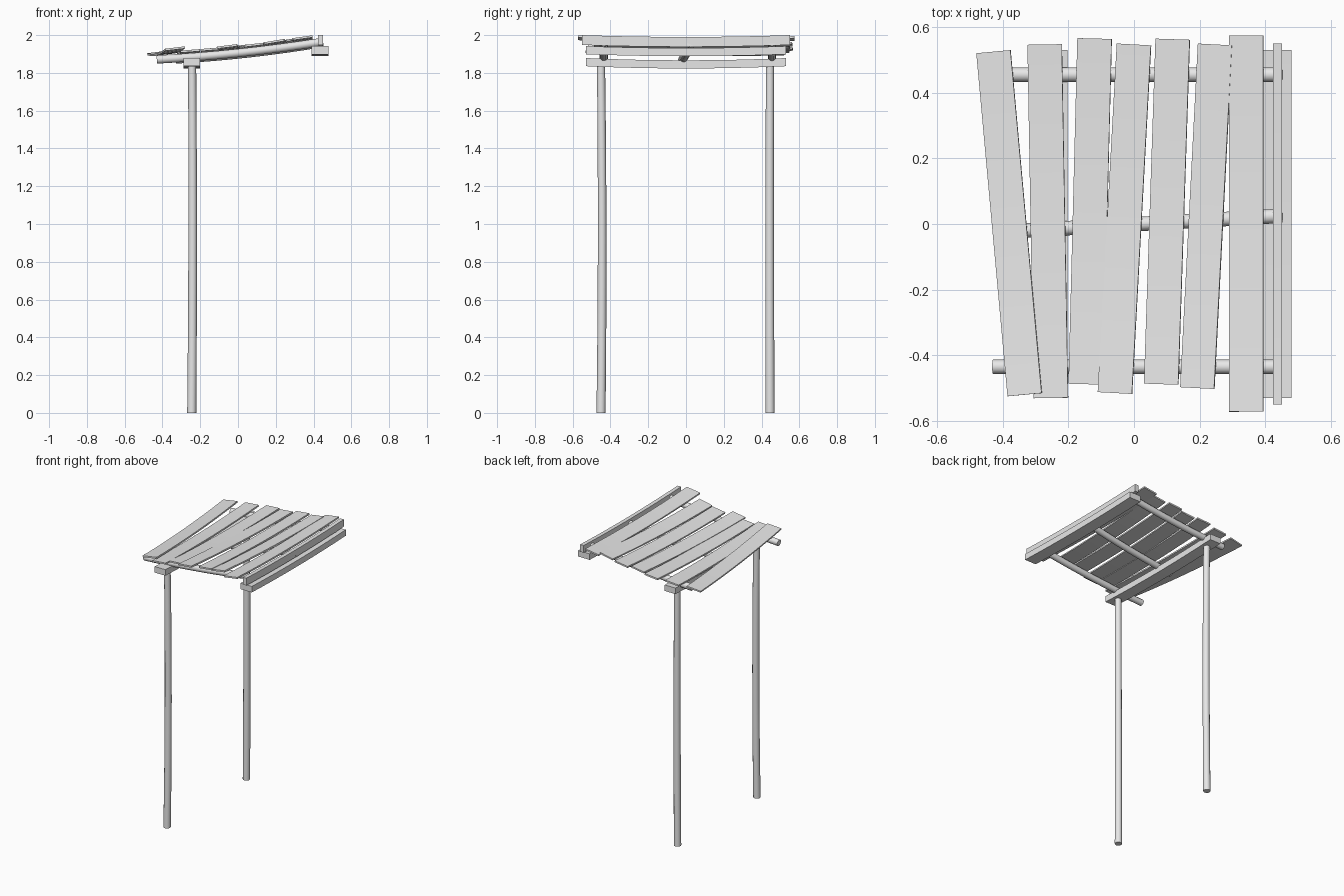
import bpy
import bmesh
import math
from mathutils import Vector

cube = bpy.data.objects.get("Cube")
if cube:
    bpy.data.objects.remove(cube, do_unlink=True)

GREY = (0.8, 0.8, 0.8, 1)
wood = bpy.data.materials.new("pale_grey_wood")
wood.use_nodes = True
wood.diffuse_color = GREY
wood.node_tree.nodes["Principled BSDF"].inputs["Base Color"].default_value = GREY


def rect(w, h):
    return [(-w / 2, -h / 2), (w / 2, -h / 2), (w / 2, h / 2), (-w / 2, h / 2)]


def disc(r, n=12):
    return [(r * math.cos(math.tau * i / n), r * math.sin(math.tau * i / n)) for i in range(n)]


def timber(name, start, end, bow, profile, up=(0, 0, 1), steps=8, taper=1.0):
    """Sweep a profile from start to end along a line bowed at its middle."""
    a, b, bow, up = Vector(start), Vector(end), Vector(bow), Vector(up)
    along = (b - a).normalized()
    side = along.cross(up).normalized()
    lift = side.cross(along)
    bm = bmesh.new()
    rings = []
    for i in range(steps + 1):
        t = i / steps
        c = a.lerp(b, t) + bow * 4 * t * (1 - t)
        s = 1 + (taper - 1) * t
        rings.append([bm.verts.new(c + side * u * s + lift * v * s) for u, v in profile])
    n = len(profile)
    for r0, r1 in zip(rings, rings[1:]):
        for j in range(n):
            k = (j + 1) % n
            bm.faces.new((r0[j], r0[k], r1[k], r1[j]))
    bm.faces.new(rings[0][::-1])
    bm.faces.new(rings[-1])
    bmesh.ops.recalc_face_normals(bm, faces=bm.faces)
    mesh = bpy.data.meshes.new(name)
    bm.to_mesh(mesh)
    bm.free()
    mesh.materials.append(wood)
    obj = bpy.data.objects.new(name, mesh)
    bpy.context.collection.objects.link(obj)
    bpy.ops.object.select_all(action="DESELECT")
    obj.select_set(True)
    bpy.context.view_layer.objects.active = obj
    bpy.ops.object.shade_smooth_by_angle(angle=math.radians(40))
    return obj


def rafter_z(x):
    return 1.905 + 0.105 * x + 0.06 * x * x


# Two slightly crooked posts
for name, y, bow in (("right_post", -0.45, 0.006), ("left_post", 0.445, -0.002)):
    timber(name, (-0.245, y, 0), (-0.243, y, 1.845), (0.004, bow, 0),
           disc(0.024), up=(0, 1, 0), taper=0.9)

# Cross beam on the posts, beam at the high end, and upright edge board
timber("post_beam", (-0.245, -0.53, 1.857), (-0.245, 0.53, 1.857), (0, 0, -0.012), rect(0.085, 0.043))
timber("high_beam", (0.435, -0.53, 1.92), (0.435, 0.53, 1.92), (0, 0, -0.01), rect(0.09, 0.043))
timber("edge_board", (0.437, -0.55, 1.974), (0.437, 0.55, 1.974), (0, 0, -0.01), rect(0.028, 0.052))

# Round rafters
for name, x0, y0, x1, y1, drop in (("right_rafter", -0.43, -0.435, 0.43, -0.435, 0),
                                   ("middle_rafter", -0.33, -0.02, 0.45, 0.025, -0.006),
                                   ("left_rafter", -0.37, 0.455, 0.45, 0.455, 0)):
    timber(name, (x0, y0, rafter_z(x0) + drop), (x1, y1, rafter_z(x1) + drop),
           (0, 0, -0.011), disc(0.022))

# Uneven roof planks: front x, front y, back x, back y, front lift, tilt
planks = [
    (-0.333, -0.52, -0.428, 0.525, 0.018, 0.12),
    (-0.253, -0.53, -0.272, 0.547, 0, 0.08),
    (-0.147, -0.488, -0.12, 0.565, 0, 0.08),
    (-0.058, -0.515, 0, 0.547, 0.007, 0.12),
    (0.083, -0.488, 0.118, 0.563, 0, 0.12),
    (0.193, -0.5, 0.247, 0.547, 0.004, 0.17),
    (0.342, -0.572, 0.342, 0.575, 0.004, 0.14),
]
for i, (x0, y0, x1, y1, lift, tilt) in enumerate(planks, 1):
    timber(f"roof_plank_{i}", (x0, y0, rafter_z(x0) + 0.034 + lift),
           (x1, y1, rafter_z(x1) + 0.034), (0, 0, -0.013), rect(0.105, 0.011),
           up=(-math.sin(tilt), 0, math.cos(tilt)))
